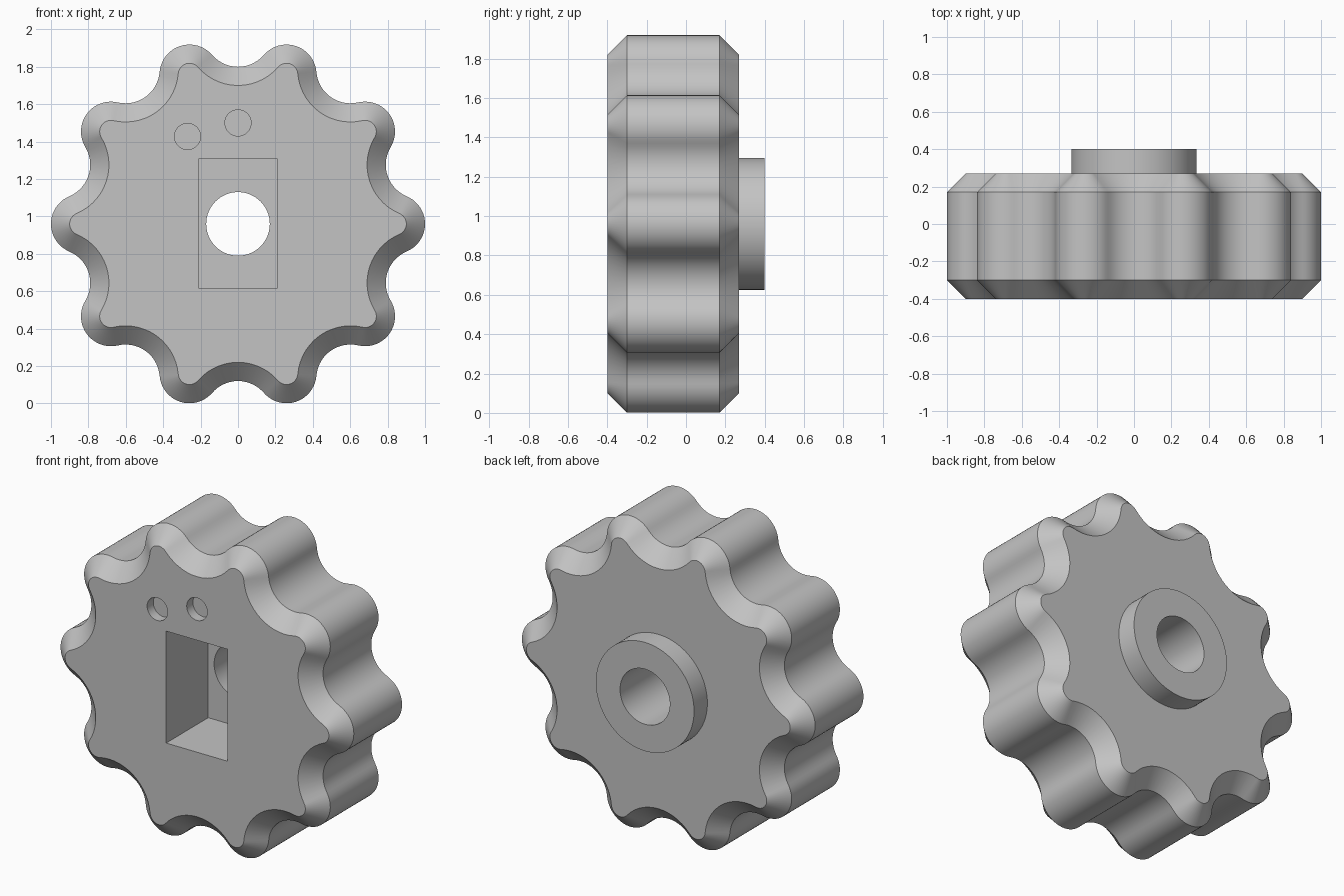
import bpy, bmesh
from math import sin, cos, pi, atan2, hypot
from mathutils import Matrix

cube = bpy.data.objects.get("Cube")
if cube:
    bpy.data.objects.remove(cube, do_unlink=True)

CZ = 0.96                      # height of the knob axis
LOBES = 10
HALF = pi / LOBES
LOBE_POS, LOBE_R = 0.84, 0.16  # rounded finger lobes
VALLEY_POS, VALLEY_R = 1.022, 0.182  # scallops between them

grey = bpy.data.materials.new("plain_grey")
grey.use_nodes = True
colour = (0.55, 0.55, 0.55, 1)
grey.diffuse_color = colour
grey.node_tree.nodes["Principled BSDF"].inputs["Base Color"].default_value = colour


def make_object(name, bm):
    bmesh.ops.recalc_face_normals(bm, faces=bm.faces[:])
    mesh = bpy.data.meshes.new(name)
    bm.to_mesh(mesh)
    bm.free()
    mesh.materials.append(grey)
    obj = bpy.data.objects.new(name, mesh)
    bpy.context.collection.objects.link(obj)
    return obj


def cylinder(name, x, z, radius, y0, y1, segments=64):
    bm = bmesh.new()
    place = Matrix.Translation((x, (y0 + y1) / 2, z)) @ Matrix.Rotation(pi / 2, 4, 'X')
    bmesh.ops.create_cone(bm, cap_ends=True, segments=segments, radius1=radius,
                          radius2=radius, depth=y1 - y0, matrix=place)
    return make_object(name, bm)


def box(name, x, z, width, height, y0, y1):
    bm = bmesh.new()
    place = Matrix.Translation((x, (y0 + y1) / 2, z)) @ Matrix.Diagonal((width, y1 - y0, height, 1))
    bmesh.ops.create_cube(bm, size=1, matrix=place)
    return make_object(name, bm)


def scalloped_outline(inset):
    """Tangent lobe and valley arcs, moved inwards by inset."""
    b = atan2(LOBE_POS * sin(HALF), VALLEY_POS - LOBE_POS * cos(HALF))
    a = b + HALF
    points = []
    for k in range(LOBES):
        axis = 2 * HALF * k
        for centre, radius, turn, start, end, steps in (
                (LOBE_POS, LOBE_R - inset, axis, -a, a, 20),
                (VALLEY_POS, VALLEY_R + inset, axis + HALF, pi + b, pi - b, 14)):
            for i in range(steps):
                t = turn + start + (end - start) * i / steps
                points.append((centre * cos(turn) + radius * cos(t),
                               centre * sin(turn) + radius * sin(t)))
    return points


def combine(target, tool, operation):
    mod = target.modifiers.new(tool.name, 'BOOLEAN')
    mod.operation, mod.object, mod.solver = operation, tool, 'EXACT'
    bpy.context.view_layer.objects.active = target
    bpy.ops.object.modifier_apply(modifier=mod.name)
    bpy.data.objects.remove(tool, do_unlink=True)


# Scalloped body with chamfered front and back rims
bm = bmesh.new()
rings = [[bm.verts.new((x, y, CZ + z)) for x, z in scalloped_outline(inset)]
         for y, inset in ((-0.4, 0.1), (-0.3, 0), (0.17, 0), (0.27, 0.1))]
for lower, upper in zip(rings, rings[1:]):
    for i in range(len(lower)):
        bm.faces.new((lower[i - 1], lower[i], upper[i], upper[i - 1]))
bm.faces.new(rings[0])
bm.faces.new(rings[-1])
knob = make_object("scalloped_knob", bm)

# Round collar on the back
combine(knob, cylinder("collar", 0, CZ, 0.335, 0.1, 0.4, 96), 'UNION')

# Through bore, rectangular pocket and two shallow marker dimples
combine(knob, cylinder("bore", 0, CZ, 0.17, -0.6, 0.6), 'DIFFERENCE')
combine(knob, box("pocket", 0, CZ + 0.003, 0.42, 0.69, -0.6, 0.01), 'DIFFERENCE')
for angle in (pi / 2, pi * 2 / 3):
    dimple = cylinder("dimple", 0.54 * cos(angle), CZ + 0.54 * sin(angle), 0.07, -0.6, -0.34, 40)
    combine(knob, dimple, 'DIFFERENCE')

# Smooth curves with crisp edges
bpy.ops.object.select_all(action='DESELECT')
knob.select_set(True)
bpy.context.view_layer.objects.active = knob
bpy.ops.object.shade_smooth_by_angle(angle=pi / 6)
